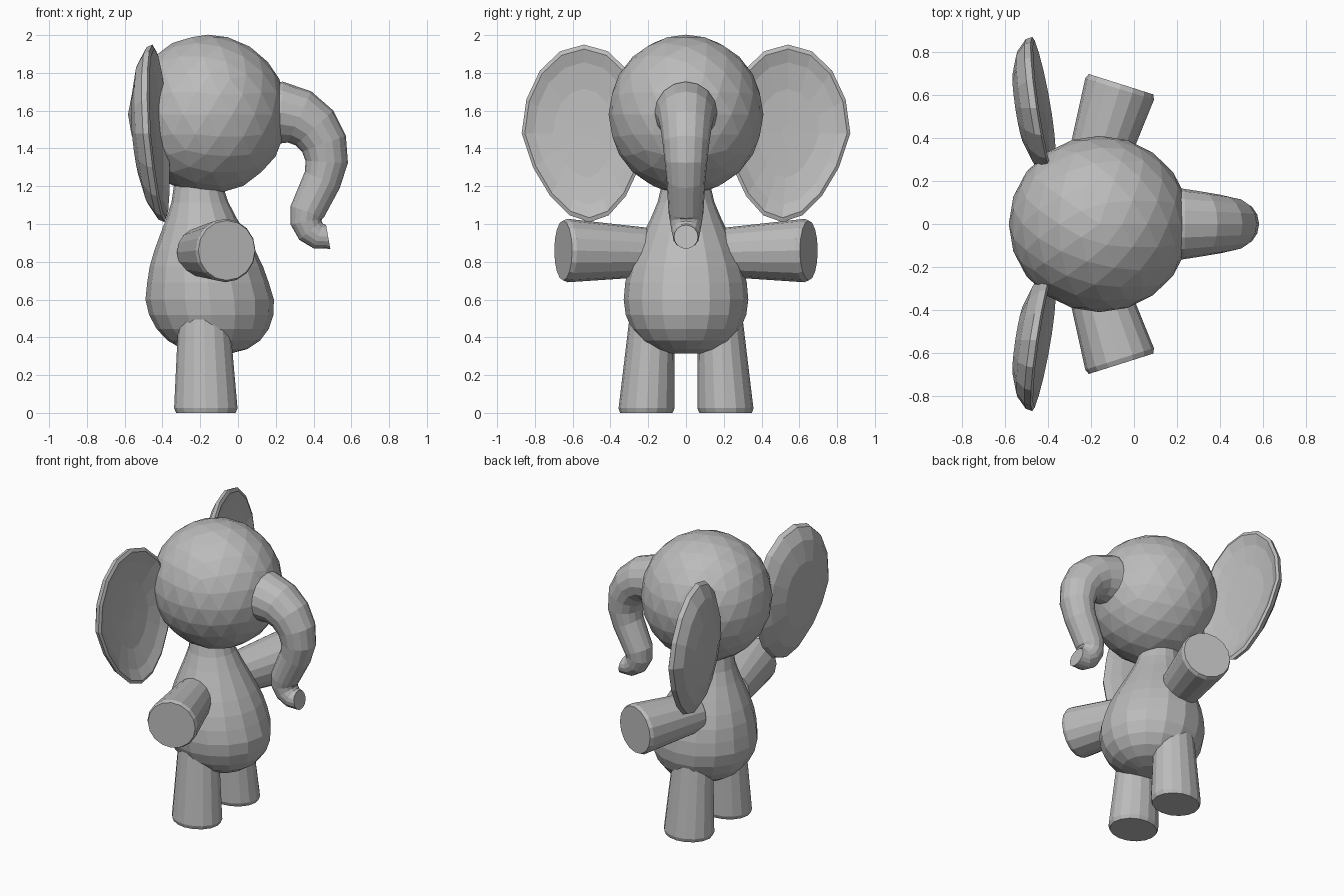
import bpy, bmesh
from math import cos, sin, pi, radians
from mathutils import Vector

cube = bpy.data.objects.get("Cube")
if cube:
    bpy.data.objects.remove(cube)

grey = bpy.data.materials.new("soft grey")
grey.use_nodes = True
colour = (0.5, 0.5, 0.5, 1)
grey.diffuse_color = colour
grey.node_tree.nodes["Principled BSDF"].inputs["Base Color"].default_value = colour

SIDES = 16
AXIS_X, AXIS_Y, AXIS_Z = Vector((1, 0, 0)), Vector((0, 1, 0)), Vector((0, 0, 1))


def finish(name, bm):
    bmesh.ops.recalc_face_normals(bm, faces=bm.faces[:])
    mesh = bpy.data.meshes.new(name)
    bm.to_mesh(mesh)
    bm.free()
    mesh.materials.append(grey)
    obj = bpy.data.objects.new(name, mesh)
    bpy.context.collection.objects.link(obj)


def oval(centre, u, v):
    """Ring of points around a centre, with half axes u and v."""
    turns = [2 * pi * i / SIDES for i in range(SIDES)]
    return [Vector(centre) + u * cos(a) + v * sin(a) for a in turns]


def loft(name, rings):
    """Skin a list of point rings and cap both ends."""
    bm = bmesh.new()
    loops = [[bm.verts.new(point) for point in ring] for ring in rings]
    for lower, upper in zip(loops, loops[1:]):
        for i in range(SIDES):
            j = (i + 1) % SIDES
            bm.faces.new((lower[i], lower[j], upper[j], upper[i]))
    bm.faces.new(loops[0])
    bm.faces.new(loops[-1])
    finish(name, bm)


def spread(start, end, steps):
    """Evenly spaced values from start to end."""
    return [start + (end - start) * i / (steps - 1) for i in range(steps)]


def limb(name, start, end, u, v, start_radius, end_radius):
    """Flaring stump whose free end has a softened edge."""
    start, end = Vector(start), Vector(end)
    rings = []
    for t in spread(0, 0.95, 4):
        radius = start_radius + (end_radius - start_radius) * t
        rings.append(oval(start.lerp(end, t), u * radius, v * radius))
    tip = end_radius * 0.93
    rings.append(oval(end, u * tip, v * tip))
    loft(name, rings)


# Head: faceted ball
bm = bmesh.new()
bmesh.ops.create_icosphere(bm, subdivisions=3, radius=0.41)
bmesh.ops.scale(bm, vec=(1.03, 1, 1.03), verts=bm.verts[:])
bmesh.ops.translate(bm, vec=(-0.16, 0, 1.58), verts=bm.verts[:])
finish("head", bm)

# Body: round belly hanging forward, chest narrowing to the neck above
rings = []
for a in spread(pi * 0.45, 0, 6):
    radius = 0.34 * cos(a) ** 0.8
    centre = (-0.15 + 0.03 * sin(a), 0, 0.6 - 0.29 * sin(a))
    rings.append(oval(centre, AXIS_X * radius, AXIS_Y * radius * 0.97))
for t in spread(0.85, 0, 7):
    radius = 0.13 + 0.2 * sin(t * pi / 2) ** 1.5
    centre = (-0.21 + 0.06 * t, 0, 1.2 - 0.6 * t)
    rings.append(oval(centre, AXIS_X * radius, AXIS_Y * radius))
loft("body", rings)


# Trunk: a wide arc down from the face, then a small arc curling forward
def trunk_arc(x, z, bend, angles, facing):
    for a in angles:
        outward = Vector((cos(a), 0, sin(a)))
        radius = 0.18 * 0.91 ** len(trunk)
        centre = Vector((x, 0, z)) + outward * bend
        trunk.append(oval(centre, outward * facing * radius, AXIS_Y * radius))


trunk = []
trunk_arc(0.22, 1.34, 0.25, spread(radians(110), radians(-25), 7), 1)
trunk_arc(0.46, 1.03, 0.1, spread(radians(160), radians(280), 5), -1)
loft("trunk", trunk)


def ear_ring(side, scale, rim, hollow):
    """Leaf outline, slimmer low down, set back by the rim and hollow depth."""
    ring = []
    for point in oval((0, 0, 0), AXIS_Y, AXIS_Z):
        low = min(point.z, 0)
        y = 0.54 + scale * (0.03 * low + 0.33 * point.y * (1 + 0.2 * low))
        z = 1.48 + 0.47 * scale * point.z
        x = -0.36 - 0.15 * (y - 0.25) - 0.03 * point.z * scale
        ring.append((x - rim - hollow * (1 - scale ** 4), side * y, z))
    return ring


for side, label in ((1, "left"), (-1, "right")):
    # Ear: hollow front, rounded rim, bulging back
    front = [ear_ring(side, s, 0, 0.06) for s in (0.1, 0.5, 0.8, 0.95)]
    edge = [ear_ring(side, 1, 0.02, 0)]
    back = [ear_ring(side, s, 0.04, 0.1) for s in (0.97, 0.8, 0.5, 0.1)]
    loft(label + "_ear", front + edge + back)
    # Arm: swept outward and a little forward
    across = Vector((0.95, -0.3 * side, 0))
    limb(label + "_arm", (-0.2, 0.2 * side, 0.85), (-0.06, 0.65 * side, 0.86),
         across, AXIS_Z, 0.13, 0.17)
    # Leg: wider at the foot
    limb(label + "_leg", (-0.18, 0.18 * side, 0.5), (-0.17, 0.21 * side, 0),
         AXIS_X * 1.13, AXIS_Y, 0.12, 0.15)
